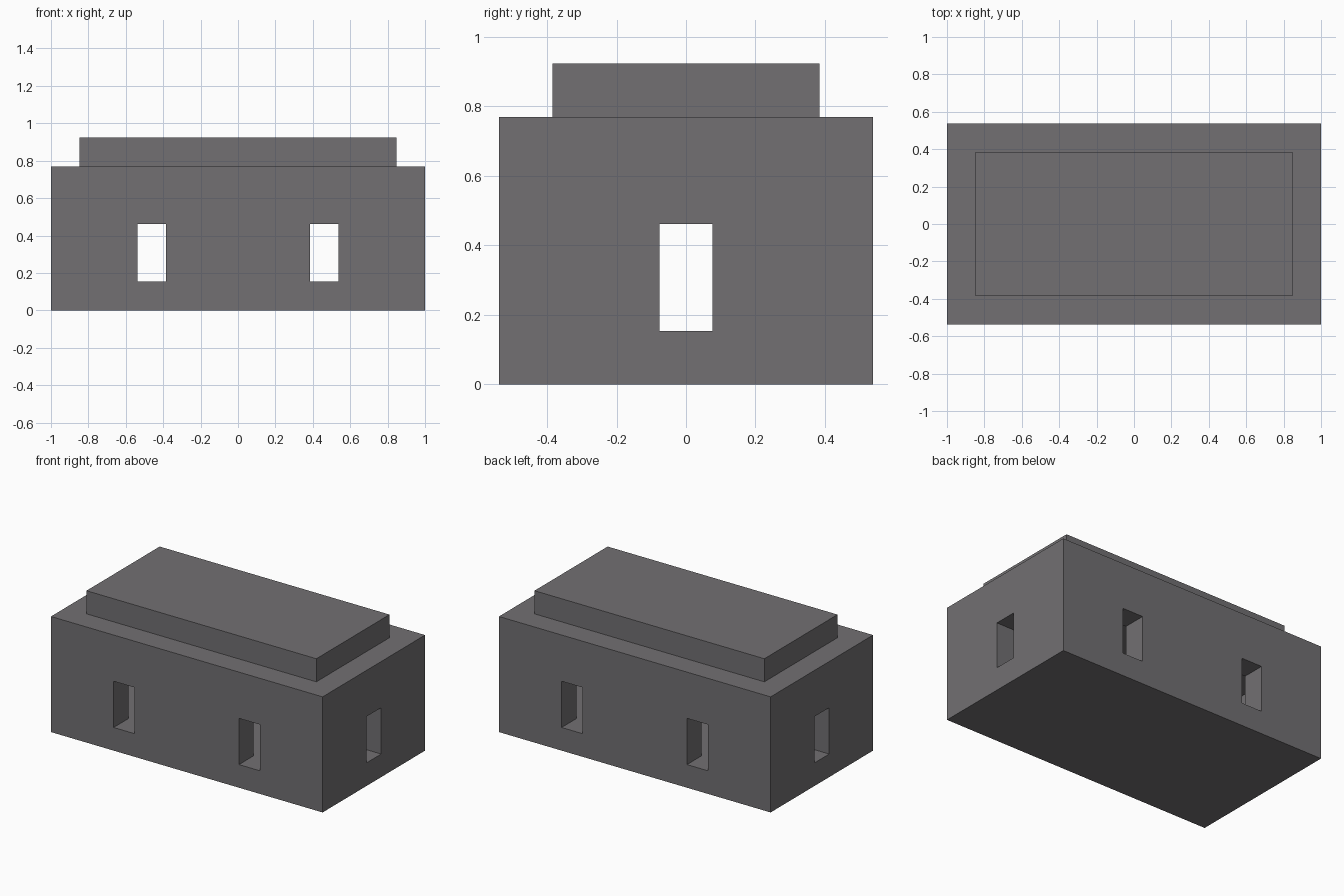
import bpy

default = bpy.data.objects.get("Cube")
if default:
    bpy.data.objects.remove(default, do_unlink=True)

U = 1 / 13  # building module

stone = bpy.data.materials.new("grey_stone")
stone.use_nodes = True
colour = (0.168, 0.162, 0.17, 1)
stone.diffuse_color = colour
bsdf = next(n for n in stone.node_tree.nodes if n.type == 'BSDF_PRINCIPLED')
bsdf.inputs["Base Color"].default_value = colour


def box(name, x, y, z0, z1, cx=0):
    """Box of size x by y, from z0 to z1, in modules."""
    bpy.ops.mesh.primitive_cube_add(size=1, location=(cx * U, 0, (z0 + z1) / 2 * U))
    ob = bpy.context.object
    ob.name = name
    ob.scale = (x * U, y * U, (z1 - z0) * U)
    bpy.ops.object.transform_apply(location=True, rotation=False, scale=True)
    ob.data.materials.append(stone)
    return ob


def cut(target, cutter):
    mod = target.modifiers.new("cut", 'BOOLEAN')
    mod.operation = 'DIFFERENCE'
    mod.solver = 'EXACT'
    mod.object = cutter
    bpy.context.view_layer.objects.active = target
    bpy.ops.object.modifier_apply(modifier=mod.name)
    bpy.data.objects.remove(cutter, do_unlink=True)


# Hollow main body with floor and ceiling
body = box("building_body", 26, 14, 0, 10)
cut(body, box("room_cutter", 22, 10, 2, 8))

# Window pairs in the long walls, single windows in the end walls
for side in (-1, 1):
    cut(body, box("long_wall_window_cutter", 2, 16, 2, 6, cx=6 * side))
cut(body, box("end_window_cutter", 28, 2, 2, 6))

# Stepped roof slab
box("roof_slab", 22, 10, 10, 12)
